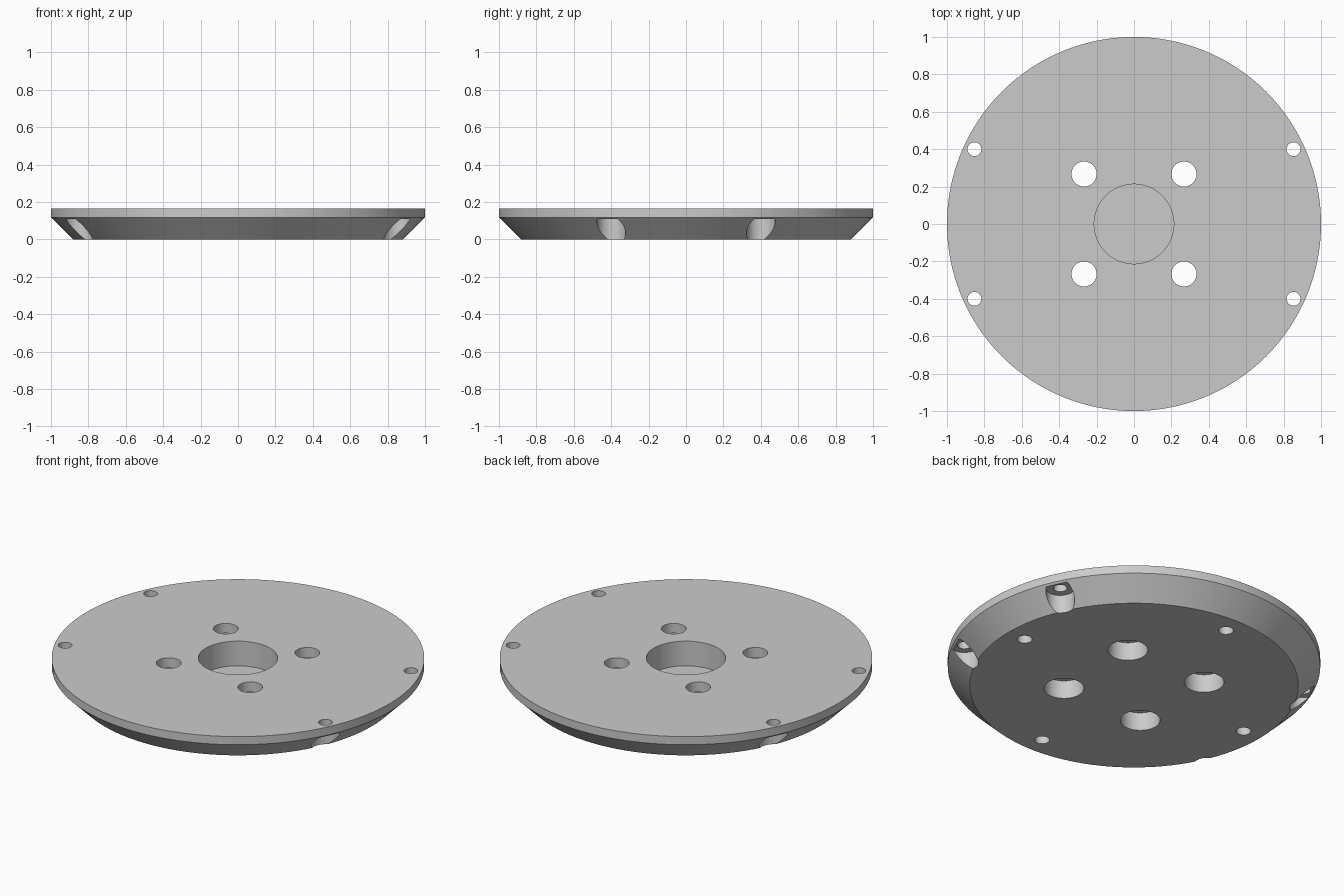
import bpy
import bmesh
from math import cos, sin, pi, radians

cube = bpy.data.objects.get("Cube")
if cube:
    bpy.data.objects.remove(cube, do_unlink=True)

TOP = 0.166        # plate thickness
STEP = 0.108       # ceiling of the bores cut from below
BELOW, ABOVE = -0.1, 0.3

# Single grey material
grey = bpy.data.materials.new("plain grey")
grey.use_nodes = True
colour = (0.6, 0.6, 0.6, 1)
grey.diffuse_color = colour
grey.node_tree.nodes["Principled BSDF"].inputs["Base Color"].default_value = colour


def add_lathe(bm, profile, x=0, y=0, sides=48):
    """Closed solid turned from (radius, z) points listed bottom to top."""
    rings = []
    for r, z in profile:
        rings.append([bm.verts.new((x + r * cos(2 * pi * i / sides),
                                    y + r * sin(2 * pi * i / sides), z))
                      for i in range(sides)])
    for low, high in zip(rings, rings[1:]):
        for i in range(sides):
            j = (i + 1) % sides
            bm.faces.new((low[i], low[j], high[j], high[i]))
    bm.faces.new(rings[0][::-1])
    bm.faces.new(rings[-1])


def make_object(name, bm):
    mesh = bpy.data.meshes.new(name)
    bm.to_mesh(mesh)
    bm.free()
    mesh.materials.append(grey)
    obj = bpy.data.objects.new(name, mesh)
    bpy.context.collection.objects.link(obj)
    return obj


def stepped_bore(wide, narrow):
    return [(wide, BELOW), (wide, STEP), (narrow, STEP), (narrow, ABOVE)]


# Disc with a straight rim and a sloping underside
bm = bmesh.new()
add_lathe(bm, [(0.882, 0), (1, 0.118), (1, TOP)], sides=128)
plate = make_object("plate", bm)

# All holes as one cutter
bm = bmesh.new()
add_lathe(bm, [(0.213, 0.02), (0.213, ABOVE)], sides=72)          # centre pocket
for sx in (-1, 1):
    for sy in (-1, 1):
        add_lathe(bm, stepped_bore(0.107, 0.067), sx * 0.267, sy * 0.267)
        add_lathe(bm, stepped_bore(0.077, 0.037), sx * 0.853, sy * 0.4)
for k in range(4):                                                # blind holes
    a = k * pi / 2
    add_lathe(bm, [(0.04, BELOW), (0.04, STEP)], 0.767 * cos(a), 0.767 * sin(a), 32)
cutter = make_object("hole_cutter", bm)
cutter.hide_render = True

# Cut the holes and drop the cutter
cut = plate.modifiers.new("holes", "BOOLEAN")
cut.operation = "DIFFERENCE"
cut.solver = "EXACT"
cut.object = cutter
bpy.ops.object.select_all(action="DESELECT")
plate.select_set(True)
bpy.context.view_layer.objects.active = plate
bpy.ops.object.modifier_apply(modifier=cut.name)
bpy.data.objects.remove(cutter, do_unlink=True)
bpy.ops.object.shade_smooth_by_angle(angle=radians(30))
